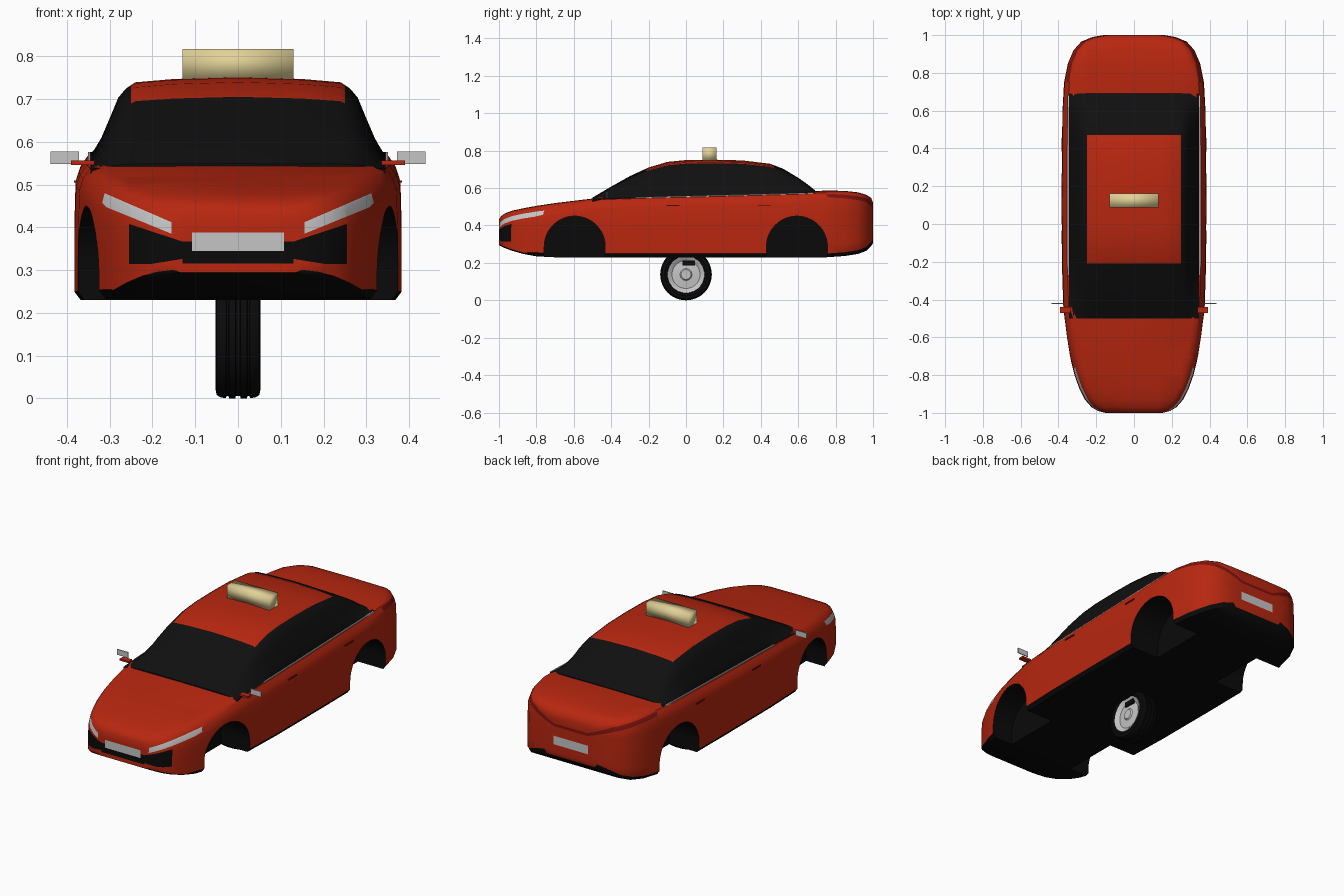
import bpy, bmesh
from math import sin, cos, pi
from mathutils import Vector

cube = bpy.data.objects.get("Cube")
if cube:
    bpy.data.objects.remove(cube, do_unlink=True)


def material(name, r, g, b):
    m = bpy.data.materials.new(name)
    m.use_nodes = True
    m.diffuse_color = (r, g, b, 1)
    m.node_tree.nodes["Principled BSDF"].inputs["Base Color"].default_value = (r, g, b, 1)
    return m


RED = material("body red", 0.48, 0.02, 0.005)
BLACK = material("underside black", 0.003, 0.003, 0.003)
GREY = material("light grey", 0.56, 0.56, 0.56)
DARK_RED = material("tail light red", 0.2, 0.006, 0.004)
GLASS = material("glass black", 0.005, 0.005, 0.005)
CREAM = material("sign cream", 0.76, 0.64, 0.31)
BODY_SLOTS = [RED, BLACK, GREY, DARK_RED]


def finish(bm, name, mats, angle=0.6):
    bmesh.ops.recalc_face_normals(bm, faces=bm.faces)
    mesh = bpy.data.meshes.new(name)
    bm.to_mesh(mesh)
    bm.free()
    for m in mats:
        mesh.materials.append(m)
    ob = bpy.data.objects.new(name, mesh)
    bpy.context.collection.objects.link(ob)
    smooth(ob, angle)
    return ob


def smooth(ob, angle):
    bpy.ops.object.select_all(action='DESELECT')
    ob.select_set(True)
    bpy.context.view_layer.objects.active = ob
    bpy.ops.object.shade_smooth_by_angle(angle=angle)


def loft(rings, mat_rule=lambda j, n: 0):
    """Skin closed rings of points and cap both ends."""
    bm = bmesh.new()
    vs = [[bm.verts.new(p) for p in ring] for ring in rings]
    n = len(vs[0])
    for a, b in zip(vs, vs[1:]):
        for j in range(n):
            k = (j + 1) % n
            bm.faces.new((a[j], a[k], b[k], b[j])).material_index = mat_rule(j, n)
    bm.faces.new(vs[0])
    bm.faces.new(vs[-1])
    bmesh.ops.recalc_face_normals(bm, faces=bm.faces)
    return bm


def section(half, y):
    """Mirror a half outline of (x, z) points into a full ring at y."""
    other = [(-x, z) for x, z in reversed(half) if x > 0]
    return [Vector((x, y, z)) for x, z in half + other]


def paint(bm, poly, axis, keep, index):
    """Cut a convex outline, seen along an axis, into the surface and colour it."""
    bm.normal_update()
    view = Vector((0, 1, 0)) if axis == 'Y' else Vector((0, 0, 1))
    pts = [Vector((u, 0, v)) if axis == 'Y' else Vector((u, v, 0)) for u, v in poly]
    middle = sum(pts, Vector()) / len(pts)
    faces = [f for f in bm.faces if keep(f)]
    for a, b in zip(pts, pts[1:] + pts[:1]):
        no = (b - a).cross(view).normalized()
        if no.dot(middle - a) < 0:
            no.negate()
        geom = list({v for f in faces for v in f.verts}) + list({e for f in faces for e in f.edges}) + faces
        out = bmesh.ops.bisect_plane(bm, geom=geom, dist=1e-5, plane_co=a, plane_no=no)
        faces = [f for f in out["geom"] if isinstance(f, bmesh.types.BMFace)
                 and (f.calc_center_median() - a).dot(no) > 0]
    for f in faces:
        f.material_index = index


def mirrored(poly):
    return [[(s * u, v) for u, v in poly] for s in (1, -1)]


def box(name, centre, size, mat, angle=0.6):
    bm = bmesh.new()
    bmesh.ops.create_cube(bm, size=1)
    for v in bm.verts:
        v.co = Vector(centre) + Vector(c * s for c, s in zip(v.co, size))
    return finish(bm, name, [mat], angle)


# Lower body: stations of (y, half width, bottom, top)
stations = [
    (-1, .15, .295, .43), (-.99, .19, .29, .447), (-.97, .225, .28, .462),
    (-.93, .26, .265, .477), (-.87, .29, .248, .49), (-.8, .315, .235, .503),
    (-.7, .34, .23, .518), (-.6, .357, .23, .53), (-.45, .374, .23, .548),
    (-.2, .382, .23, .556), (.2, .383, .23, .566), (.6, .38, .23, .577),
    (.75, .37, .23, .585), (.85, .35, .237, .583), (.92, .32, .248, .575),
    (.965, .28, .265, .562), (.99, .22, .29, .545), (1, .16, .305, .52)]


def belt(y):
    for a, b in zip(stations, stations[1:]):
        if a[0] <= y <= b[0]:
            return a[3] + (b[3] - a[3]) * (y - a[0]) / (b[0] - a[0])


rings = []
for y, w, low, top in stations:
    sill = .006 if y < -.85 else .02
    rings.append(section([(0, low), (w - .015, low), (w, low + sill), (w, (low + top) / 2),
                          (w - .003, top - .06), (w - .012, top - .033), (w - .028, top - .01),
                          (w - .055, top), (0, top + .002)], y))
bm = loft(rings, lambda j, n: 1 if j < 2 or j >= n - 2 else 0)


def nose(f):
    return f.calc_center_median().y < -.7 and f.normal.y < -.02 and f.normal.z > -.5


def tail(f):
    return f.calc_center_median().y > .75 and f.normal.y > .02 and f.normal.z > -.5


# Grille, headlights, tail light strip and number plates
paint(bm, [(-.13, .316), (.13, .316), (.13, .367), (-.13, .367)], 'Y', nose, 1)
for p in mirrored([(.13, .316), (.2, .315), (.255, .306), (.255, .408), (.13, .367)]):
    paint(bm, p, 'Y', nose, 1)
for p in mirrored([(.155, .385), (.307, .447), (.318, .457), (.312, .48), (.155, .412)]):
    paint(bm, p, 'Y', nose, 2)
paint(bm, [(-.108, .345), (.108, .345), (.108, .388), (-.108, .388)], 'Y', nose, 2)
paint(bm, [(-.1, .465), (.1, .465), (.1, .48), (-.1, .48)], 'Y', tail, 3)
for p in mirrored([(.1, .465), (.24, .515), (.24, .54), (.1, .48)]):
    paint(bm, p, 'Y', tail, 3)
for p in mirrored([(.24, .515), (.355, .55), (.355, .572), (.24, .54)]):
    paint(bm, p, 'Y', tail, 3)
paint(bm, [(-.105, .365), (.105, .365), (.105, .412), (-.105, .412)], 'Y', tail, 2)
body = finish(bm, "lower_body", BODY_SLOTS)

# Wheel arches cut into both sides
cutters = []
for y in (-.595, .593):
    for side in (1, -1):
        hoop = [(y + .163 * cos(a), .287 + .163 * sin(a)) for a in (pi * i / 32 for i in range(33))]
        hoop += [(y - .163, .1), (y + .163, .1)]
        cut = loft([[Vector((side * x, u, v)) for u, v in hoop] for x in (.2, .5)], lambda j, n: 1)
        for f in cut.faces:
            f.material_index = 1
        cutter = finish(cut, "arch_cutter", BODY_SLOTS)
        cutter.hide_render = True
        cutters.append(cutter)
        mod = body.modifiers.new("arch", 'BOOLEAN')
        mod.operation = 'DIFFERENCE'
        mod.solver = 'EXACT'
        mod.object = cutter
bpy.context.view_layer.update()
cut_mesh = bpy.data.meshes.new_from_object(body.evaluated_get(bpy.context.evaluated_depsgraph_get()))
body.modifiers.clear()
body.data = cut_mesh
for c in cutters:
    bpy.data.objects.remove(c, do_unlink=True)
smooth(body, 0.6)

# Cabin: glass all round with a red roof panel
outline = [(.345, 0), (.32, .25), (.3, .5), (.28, .75), (.262, .86), (.24, .935), (.15, .975), (0, 1)]
roofline = [(-.5, .549), (-.4, .608), (-.3, .664), (-.2, .71), (-.1, .74), (0, .75), (.15, .752),
            (.3, .748), (.45, .73), (.52, .703), (.6, .655), (.65, .62), (.69, .588)]
rings = []
for y, top in roofline:
    base = belt(y) - .006
    rings.append(section([(0, base - .03), (.345, base - .03)]
                         + [(x, base + (top - base) * t) for x, t in outline], y))
bm = loft(rings)
paint(bm, [(-.25, -.21), (.25, -.21), (.25, .47), (-.25, .47)], 'Z', lambda f: f.normal.z > .1, 1)
finish(bm, "cabin", [GLASS, RED])

# Roof sign
box("roof_sign", (0, .125, .782), (.26, .074, .07), CREAM, pi)

# Mirrors, belt trims and door handles
for side, label in ((1, "left"), (-1, "right")):
    box(label + "_mirror_arm", (side * .363, -.455, .551), (.055, .03, .01), RED)
    box(label + "_mirror_glass", (side * .405, -.422, .563), (.066, .005, .03), GREY)
    trim = box(label + "_belt_trim", (0, 0, 0), (.006, .95, .005), GREY)
    trim.location = (side * .348, .205, .561)
    trim.rotation_euler.x = .026
    for y in (-.07, .42):
        box(label + "_door_handle", (side * .381, y, .507), (.006, .07, .005), DARK_RED)


# Single wheel under the middle
def lathe(name, half, mat, angle):
    profile = half + [(-x, r) for x, r in reversed(half)]
    turns = [2 * pi * i / 48 for i in range(48)]
    return finish(loft([[Vector((x, r * cos(a), .138 + r * sin(a))) for a in turns]
                        for x, r in profile]), name, [mat], angle)


lathe("tyre", [(.028, .001), (.028, .098), (.047, .101), (.053, .114), (.05, .13), (.04, .136),
               (.028, .137), (.027, .132), (.022, .132), (.021, .138), (.006, .138),
               (.005, .132), (.002, .132)], BLACK, 0.6)
lathe("wheel_rim", [(.044, .001), (.044, .026), (.038, .032), (.034, .075), (.046, .092),
                    (.049, .099), (.03, .099)], GREY, 0.4)
box("brake_block", (0, .014, .2), (.092, .066, .026), BLACK)
